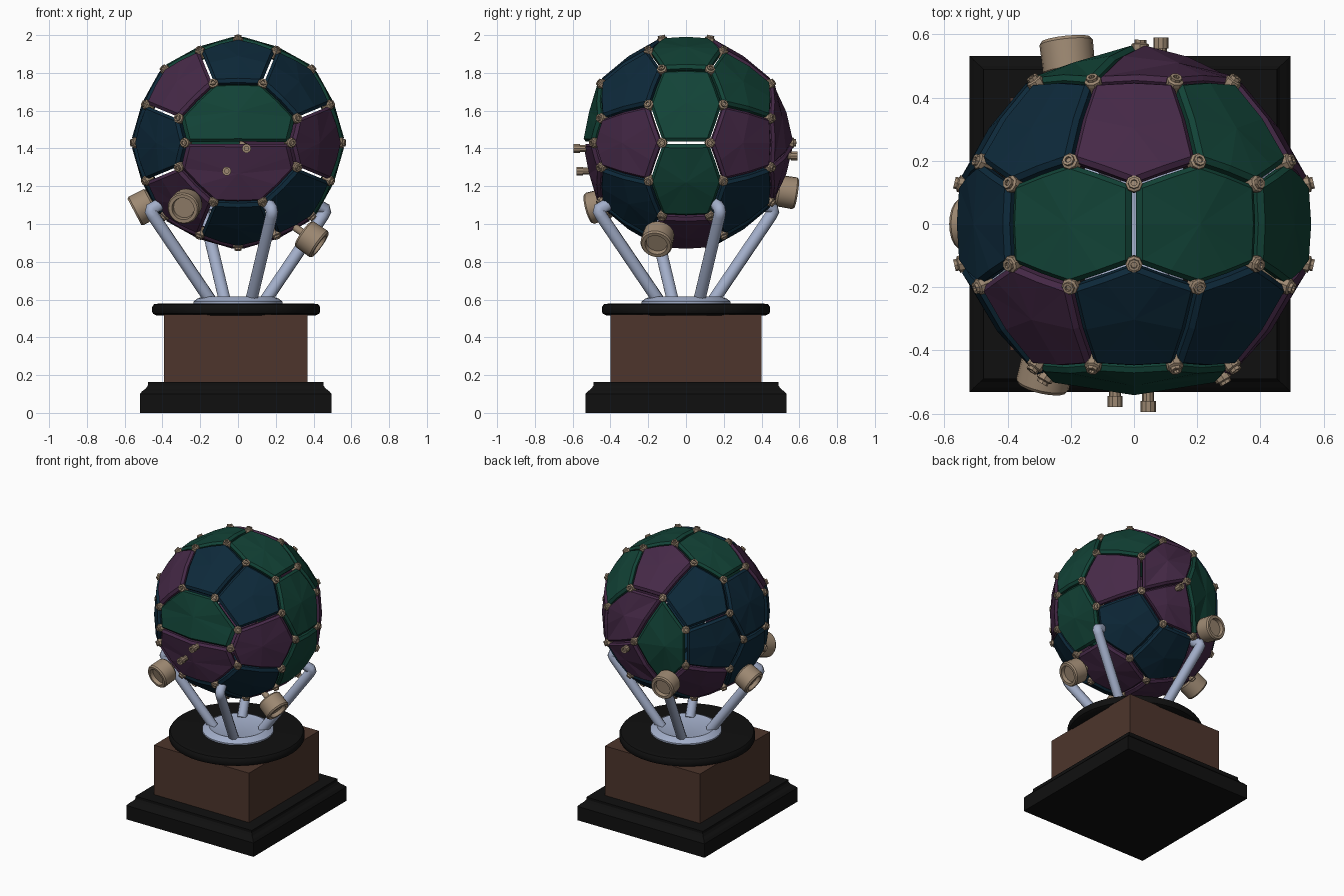
import bpy, bmesh, math
from mathutils import Vector, Matrix

if "Cube" in bpy.data.objects:
    bpy.data.objects.remove(bpy.data.objects["Cube"])

C = Vector((0, 0, 1.43))   # ball centre
R = 0.57                   # ball radius


def mat(name, rgb):
    m = bpy.data.materials.new(name)
    m.diffuse_color = (*rgb, 1)
    m.use_nodes = True
    m.node_tree.nodes["Principled BSDF"].inputs["Base Color"].default_value = m.diffuse_color
    return m


GREEN = mat("dark_green", (0.006, 0.056, 0.038))
PURPLE = mat("plum", (0.060, 0.022, 0.063))
BLUE = mat("deep_blue", (0.004, 0.022, 0.042))
TAN = mat("tan", (0.34, 0.25, 0.17))
STEEL = mat("pale_blue_metal", (0.36, 0.42, 0.58))
BLACK = mat("black", (0.005, 0.005, 0.005))
BROWN = mat("brown", (0.075, 0.036, 0.025))
KEY = {"g": GREEN, "p": PURPLE, "b": BLUE}


def finish(name, bm, material, smooth=False):
    bmesh.ops.recalc_face_normals(bm, faces=bm.faces)
    me = bpy.data.meshes.new(name)
    bm.to_mesh(me)
    bm.free()
    me.materials.append(material)
    ob = bpy.data.objects.new(name, me)
    bpy.context.collection.objects.link(ob)
    if smooth:
        bpy.ops.object.select_all(action='DESELECT')
        bpy.context.view_layer.objects.active = ob
        ob.select_set(True)
        bpy.ops.object.shade_smooth_by_angle(angle=math.radians(35))
    return ob


def loft(bm, rings):
    """Bridge closed rings of points and cap both ends."""
    vs = [[bm.verts.new(p) for p in ring] for ring in rings]
    n = len(vs[0])
    for a, b in zip(vs, vs[1:]):
        for i in range(n):
            bm.faces.new((a[i], a[(i + 1) % n], b[(i + 1) % n], b[i]))
    bm.faces.new(vs[0])
    bm.faces.new(vs[-1])


def lathe(bm, profile, n, pos, axis=(0, 0, 1)):
    m = Matrix.Translation(pos) @ Vector(axis).to_track_quat('Z', 'Y').to_matrix().to_4x4()
    loft(bm, [[m @ Vector((r * math.cos(2 * math.pi * i / n), r * math.sin(2 * math.pi * i / n), z))
               for i in range(n)] for r, z in profile])


def rect_stack(name, profile, material):
    """Stack of rectangles: (half x, half y, z)."""
    bm = bmesh.new()
    loft(bm, [[(sx * x - 0.012, sy * y, z) for sx, sy in ((-1, -1), (1, -1), (1, 1), (-1, 1))]
              for x, y, z in profile])
    return finish(name, bm, material)


# ---- base ----
rect_stack("plinth", [(.508, .532, 0), (.508, .532, .10), (.495, .518, .115), (.475, .50, .13),
                      (.465, .49, .145), (.465, .49, .163)], BLACK)
rect_stack("wood_block", [(.38, .40, .16), (.38, .40, .52)], BROWN)
bm = bmesh.new()
lathe(bm, [(.42, .515), (.44, .525), (.445, .535), (.445, .56), (.435, .575), (.40, .58)], 48, (-.01, 0, 0))
finish("round_plate", bm, BLACK, True)
bm = bmesh.new()
lathe(bm, [(.235, .575), (.235, .59), (.215, .605), (.19, .615), (.16, .605)], 36, (0, 0, 0))
finish("metal_disc", bm, STEEL, True)

# ---- four leaning support rods, tips bent in to the ball ----
for k in range(4):
    rot = Matrix.Rotation(k * math.pi / 2, 3, 'Z')
    cu = bpy.data.curves.new("rod_path", 'CURVE')
    cu.dimensions = '3D'
    cu.bevel_depth = 0.034
    cu.bevel_resolution = 2
    cu.use_fill_caps = True
    pts = [(.07, -.145, .595), (.177, -.45, 1.045), (.18, -.462, 1.065), (.177, -.458, 1.08), (.16, -.41, 1.105)]
    sp = cu.splines.new('POLY')
    sp.points.add(len(pts) - 1)
    for p, co in zip(sp.points, pts):
        p.co = (*(rot @ Vector(co)), 1)
    ob = bpy.data.objects.new("support_rod_%d" % (k + 1), cu)
    cu.materials.append(STEEL)
    bpy.context.collection.objects.link(ob)


# ---- panelled ball, rings of cells around the y axis ----
def P(theta, lat):
    t, l = math.radians(theta), math.radians(lat)
    return Vector((math.cos(l) * math.cos(t), math.sin(l), math.cos(l) * math.sin(t))) * R


nodes = {}


def panel(name, corners, key):
    for c in corners:
        nodes[tuple(round(v, 2) for v in c)] = c
    pts = []
    for a, b in zip(corners, corners[1:] + corners[:1]):
        pts += [a, (a + b) / 2]
    mid = sum(pts, Vector()) / len(pts)

    def at(f, rad, blend=0.65):
        out = []
        for p in pts:
            q = p.lerp(mid, f)
            out.append(C + q.normalized() * ((q.length * (1 - blend) + R * blend) * rad))
        return out
    bm = bmesh.new()
    loft(bm, [at(.05, .90), at(.035, .975), at(.13, 1.0)])
    top = max(bm.faces, key=lambda f: (f.calc_center_median() - C).length if len(f.verts) > 4 else 0)
    v = bmesh.ops.poke(bm, faces=[top])['verts'][0]
    v.co = C + mid.normalized() * (mid.length * .4 + R * .6)
    finish(name, bm, KEY[key])


# belt of eight cells
for k, key in enumerate("gggbbppg"):
    c = 22.5 + 45 * k
    panel("belt_panel_%d" % k, [P(c - 22.5, -13), P(c, -20.5), P(c + 22.5, -13),
                                P(c + 22.5, 13), P(c, 20.5), P(c - 22.5, 13)], key)

# one ring of eight cells on each side, starting at +x and going up
for side, keys in ((-1, "pbbpbpbb"), (1, "pgpbbpbb")):
    for k, key in enumerate(keys):
        c = 45 * k
        cs = [P(c, 13 * side), P(c + 22.5, 20.5 * side), P(c + 22.5, 53 * side)]
        if side < 0 and k in (0, 4):
            cs.append(P(c, -60))
        cs += [P(c - 22.5, 53 * side), P(c - 22.5, 20.5 * side)]
        panel("%s_ring_panel_%d" % ("front" if side < 0 else "back", k), cs, key)


def arc(a, n, lat):
    return [P(a + 45 * i, lat) for i in range(n)]


# front cap of two cells, back cap of three
panel("front_cap_upper", [P(0, -60)] + arc(22.5, 4, -53) + [P(180, -60)], "g")
panel("front_cap_lower", [P(180, -60)] + arc(202.5, 4, -53) + [P(0, -60)], "p")
hub = P(0, 88)
panel("back_cap_upper", [hub] + arc(-22.5, 4, 53), "p")
panel("back_cap_left", [hub] + arc(112.5, 4, 53), "g")
panel("back_cap_lower", [hub] + arc(247.5, 3, 53) + [P(337.5, 53)], "p")

# small tan studs at every corner of the panels
bm = bmesh.new()
for c in nodes.values():
    d = c.normalized()
    lathe(bm, [(.020, -.04), (.027, -.004), (.027, .008), (.019, .012), (.019, .022), (.010, .022), (.010, .012)],
          8, C + d * R * .985, d)
finish("corner_studs", bm, TAN)

# longer pegs on the front and back
bm = bmesh.new()
for x, y, z, s in ((-.06, -.50, 1.28, -1), (.045, -.515, 1.40, -1), (.085, .51, 1.36, 1)):
    lathe(bm, [(.019, 0), (.019, .045), (.024, .045), (.024, .08), (.012, .08), (.012, .065)], 10,
          (x, y, z), (0, s, 0))
finish("pegs", bm, TAN)

# four large round cups low on the ball
for name, pos, axis in (("front_cup", (-.28, -.465, 1.095), (-.2, -.9, -.25)),
                        ("left_cup", (-.50, .0, 1.09), (-.85, 0, -.45)),
                        ("right_cup", (.39, -.15, .92), (.78, -.15, -.55)),
                        ("back_cup", (-.21, .53, 1.17), (-.1, .95, -.15))):
    bm = bmesh.new()
    lathe(bm, [(.02, -.16), (.02, -.055), (.075, -.055), (.083, -.045), (.085, .045), (.078, .055),
               (.060, .055), (.056, .03)], 20, pos, axis)
    finish(name, bm, TAN, True)
